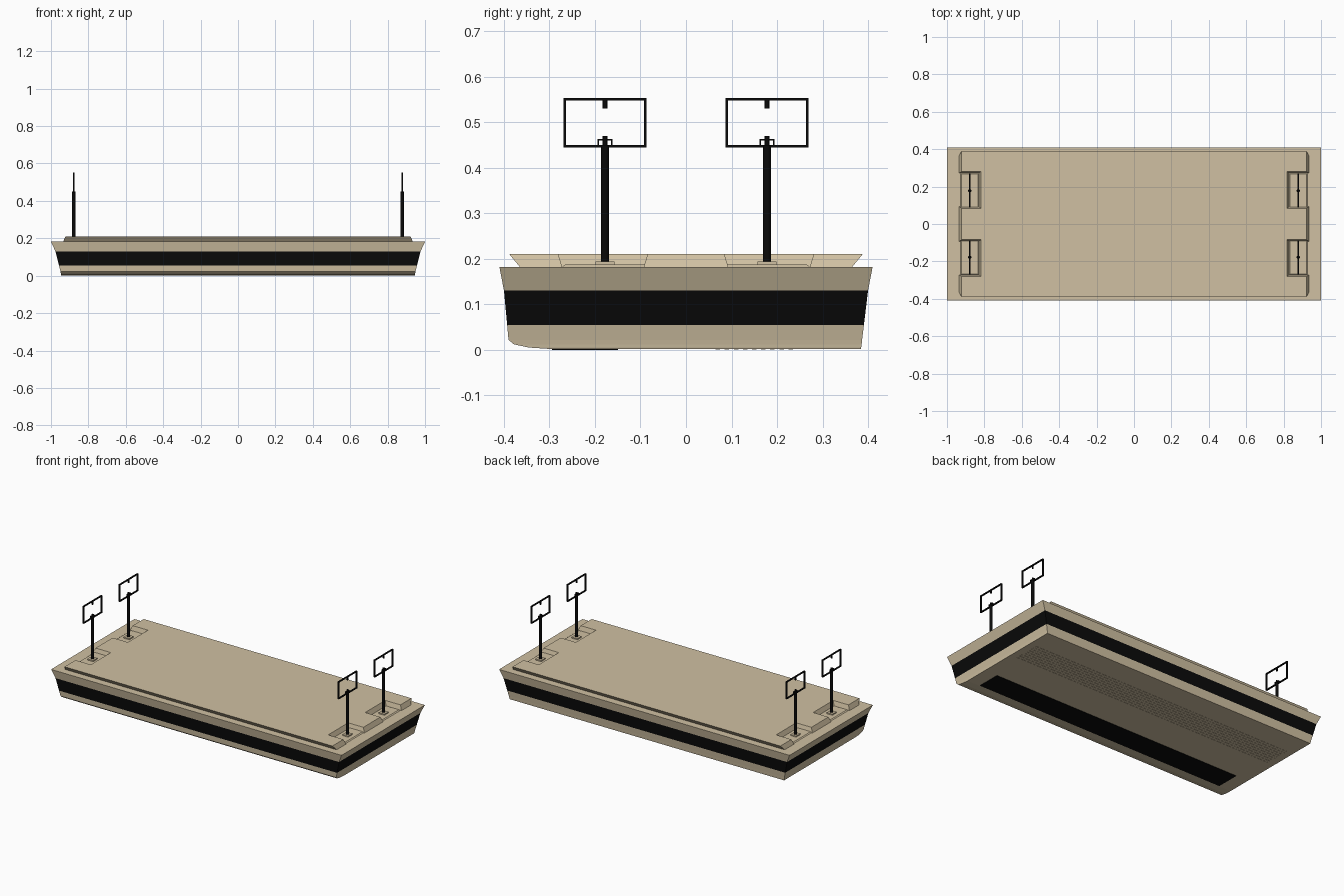
import bpy, bmesh
from mathutils import Vector

cube = bpy.data.objects.get("Cube")
if cube:
    bpy.data.objects.remove(cube, do_unlink=True)


def material(name, rgb):
    m = bpy.data.materials.new(name)
    m.use_nodes = True
    colour = (*rgb, 1)
    m.diffuse_color = colour
    m.node_tree.nodes["Principled BSDF"].inputs["Base Color"].default_value = colour
    return m


TAN = material("tan", (0.63, 0.53, 0.36))
BLACK = material("black", (0.003, 0.003, 0.003))


def finish(bm, name, mats):
    bmesh.ops.recalc_face_normals(bm, faces=bm.faces)
    mesh = bpy.data.meshes.new(name)
    bm.to_mesh(mesh)
    bm.free()
    for m in mats:
        mesh.materials.append(m)
    ob = bpy.data.objects.new(name, mesh)
    bpy.context.collection.objects.link(ob)
    return ob


def loft(name, rings, mats, rule=lambda z: 0):
    """Skin matching outlines, with a cap at both ends."""
    bm = bmesh.new()
    rows = [[bm.verts.new(p) for p in ring] for ring in rings]
    n = len(rows[0])
    for a, b in zip(rows, rows[1:]):
        for i in range(n):
            j = (i + 1) % n
            bm.faces.new((a[i], a[j], b[j], b[i]))
    bm.faces.new(rows[0][::-1])
    bm.faces.new(rows[-1])
    for f in bm.faces:
        f.material_index = rule(f.calc_center_median().z)
    return finish(bm, name, mats)


def rect(x0, x1, y0, y1, z):
    return [(x0, y0, z), (x1, y0, z), (x1, y1, z), (x0, y1, z)]


def add_box(bm, centre, size):
    made = bmesh.ops.create_cube(bm, size=1)["verts"]
    for v in made:
        v.co = Vector(centre) + Vector(c * s for c, s in zip(v.co, size))


# Hull: flared sides, rounded lower front edge and a dark band
levels = [(0.002, 0.945, -0.3, 0.385), (0.005, 0.946, -0.345, 0.385),
          (0.012, 0.947, -0.378, 0.386), (0.022, 0.949, -0.39, 0.387),
          (0.055, 0.957, -0.393, 0.391), (0.13, 0.976, -0.4, 0.4),
          (0.182, 1.0, -0.41, 0.41)]
loft("hull", [rect(-hx, hx, yf, yb, z) for z, hx, yf, yb in levels],
     [TAN, BLACK], lambda z: int(0.06 < z < 0.125))


# Deck slab: undercut long sides, sloping ends and two notches at each end
def deck_outline(hx, hy, near, far, depth, z):
    half = [(hx, -hy), (hx, -far), (depth, -far), (depth, -near), (hx, -near),
            (hx, near), (depth, near), (depth, far), (hx, far), (hx, hy)]
    return [(x, y, z) for x, y in half + [(-x, -y) for x, y in half]]


loft("deck_slab", [deck_outline(0.935, 0.365, 0.093, 0.272, 0.83, 0.182),
                   deck_outline(0.922, 0.389, 0.084, 0.281, 0.817, 0.211)], [TAN])

# Underside: lengthwise tread strips and a dark pad
bm = bmesh.new()
for i in range(9):
    add_box(bm, (0, 0.07 + i * 0.02, 0.002), (1.8, 0.01, 0.002))
finish(bm, "underside_treads", [TAN])
bm = bmesh.new()
add_box(bm, (0, -0.222, 0.0015), (1.72, 0.145, 0.003))
finish(bm, "underside_pad", [BLACK])


# Posts with open rectangular frames
def add_frame(bm, x, y, z0, z1, width, bar, depth):
    for s in (-1, 1):
        add_box(bm, (x, y + s * (width - bar) / 2, (z0 + z1) / 2), (depth, bar, z1 - z0))
    for z in (z0 + bar / 2, z1 - bar / 2):
        add_box(bm, (x, y, z), (depth, width, bar))


for sx, side in ((-1, "right"), (1, "left")):
    for sy, end in ((-1, "front"), (1, "back")):
        tag = f"{end}_{side}"
        x, y = sx * 0.878, sy * 0.178
        loft("notch_plate_" + tag,
             [rect(x - 0.052, x + 0.052, y - 0.096, y + 0.096, 0.181),
              rect(x - 0.044, x + 0.044, y - 0.088, y + 0.088, 0.187)], [TAN])
        bm = bmesh.new()
        add_box(bm, (x, y, 0.189), (0.04, 0.042, 0.01))
        finish(bm, "post_base_" + tag, [TAN])

        bm = bmesh.new()
        for z0, z1, r in ((0.19, 0.45, 0.009), (0.44, 0.47, 0.005), (0.53, 0.55, 0.005)):
            part = bmesh.ops.create_cone(bm, cap_ends=True, segments=12, radius1=r,
                                         radius2=r, depth=z1 - z0)["verts"]
            bmesh.ops.translate(bm, verts=part, vec=(x, y, (z0 + z1) / 2))
        post = finish(bm, "post_" + tag, [BLACK])
        for p in post.data.polygons:
            p.use_smooth = len(p.vertices) == 4
        bm = bmesh.new()
        add_frame(bm, x, y, 0.445, 0.553, 0.182, 0.005, 0.01)
        add_frame(bm, x, y, 0.445, 0.463, 0.032, 0.003, 0.008)
        finish(bm, "frame_" + tag, [BLACK])
